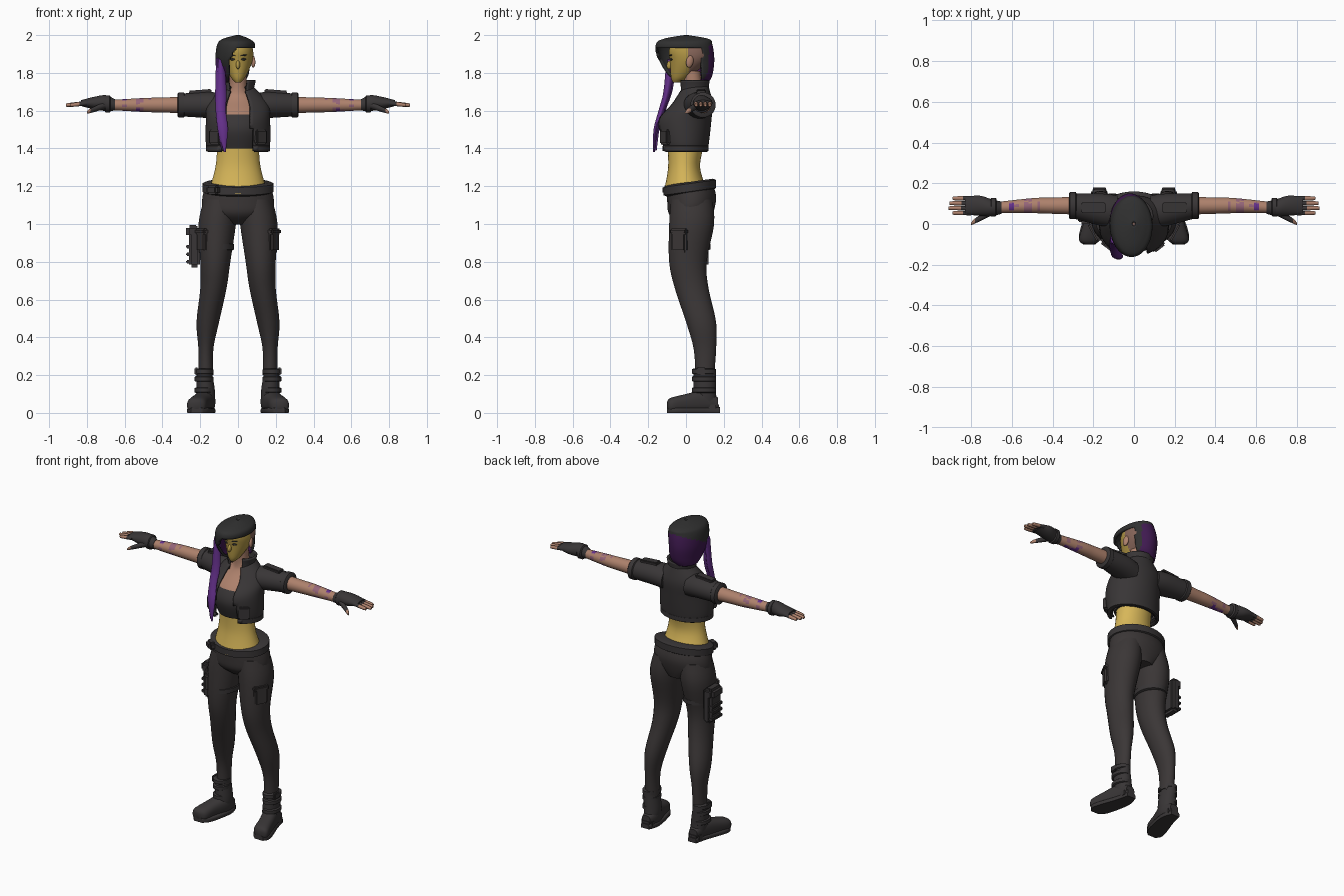
import bpy, bmesh, math
from mathutils import Matrix, Vector, Euler

old = bpy.data.objects.get("Cube")
if old:
    bpy.data.objects.remove(old, do_unlink=True)


def material(name, *rgb):
    mat = bpy.data.materials.new(name)
    mat.use_nodes = True
    mat.diffuse_color = (*rgb, 1)
    shader = mat.node_tree.nodes["Principled BSDF"]
    shader.inputs["Base Color"].default_value = (*rgb, 1)
    shader.inputs["Roughness"].default_value = .8
    return mat


cloth = material("charcoal cloth", .04, .036, .037)
denim = material("charcoal trousers", .043, .037, .037)
black = material("black hair", .03, .03, .03)
skin = material("skin", .42, .22, .15)
shaved = material("shaved scalp", .24, .13, .1)
yellow = material("yellow", .68, .47, .1)
face_gold = material("dull gold face", .45, .31, .06)
purple = material("purple", .13, .03, .26)
plum = material("dark plum hair", .05, .01, .08)
mauve = material("mauve ink", .3, .13, .19)


def finish(name, bm, mats, mirror=False, thick=0):
    mesh = bpy.data.meshes.new(name)
    bm.to_mesh(mesh)
    bm.free()
    obj = bpy.data.objects.new(name, mesh)
    bpy.context.collection.objects.link(obj)
    for mat in mats:
        mesh.materials.append(mat)
    bpy.ops.object.select_all(action='DESELECT')
    obj.select_set(True)
    bpy.context.view_layer.objects.active = obj
    bpy.ops.object.shade_smooth_by_angle(angle=math.radians(45))
    if thick:
        shell = obj.modifiers.new("thickness", 'SOLIDIFY')
        shell.thickness, shell.offset = thick, -1
    if mirror:
        obj.modifiers.new("mirror", 'MIRROR')
    return obj


def spline(a, b, c, d, t):
    """Smooth value between b and c, with a and d as neighbours."""
    result = []
    for before, start, end, after in zip(a, b, c, d):
        into, out = (end - before) / 2, (after - start) / 2
        bend = into + out + 2 * (start - end)
        result.append(start + t * (into + t * (end - start - into - bend + t * bend)))
    return result


def loft(name, rings, mats, axis=2, sides=24, steps=4, power=2, rule=None,
         keep=None, mirror=False, shear=0, thick=0):
    """Rings are (position on axis, two centre values, one or two radii)."""
    rings = [ring if len(ring) > 4 else (*ring, ring[-1]) for ring in rings]
    padded = [rings[0], *rings, rings[-1]]
    dense = [spline(*quad, j / steps)
             for quad in zip(padded, padded[1:], padded[2:], padded[3:]) for j in range(steps)]
    dense.append(rings[-1])
    bm, loops = bmesh.new(), []
    across, along = [k for k in range(3) if k != axis]
    for position, centre_u, centre_v, radius_u, radius_v in dense:
        loop = []
        for i in range(sides):
            angle = math.tau * (i + .5) / sides
            cosine, sine = math.cos(angle), math.sin(angle)
            point = Vector()
            point[axis] = position
            point[across] = centre_u + radius_u * math.copysign(abs(cosine) ** (2 / power), cosine)
            point[along] = centre_v + radius_v * math.copysign(abs(sine) ** (2 / power), sine)
            point.z = max(point.z + shear * point.y, 0)
            loop.append(bm.verts.new(point))
        loops.append(loop)
    for low, high in zip(loops, loops[1:]):
        for i in range(sides):
            j = (i + 1) % sides
            bm.faces.new((low[i], low[j], high[j], high[i]))
    caps = [bm.faces.new(loops[0]), bm.faces.new(loops[-1])]
    bmesh.ops.recalc_face_normals(bm, faces=bm.faces)
    if rule:
        for face in bm.faces:
            face.material_index = rule(face.calc_center_median())
    doomed = set(caps) if thick else set()
    if keep:
        doomed |= {face for face in bm.faces if not keep(face.calc_center_median())}
    bmesh.ops.delete(bm, geom=list(doomed), context='FACES')
    return finish(name, bm, mats, mirror, thick)


def centred(*rows):
    """Rings on the middle plane, given as (height, depth centre, half width, half depth)."""
    return [(z, 0, y, width, depth) for z, y, width, depth in rows]


def band(name, position, half, u, v, radius_u, radius_v, **options):
    """A strap or cuff with softened edges."""
    profile = ((-1, .88), (-.7, 1), (.7, 1), (1, .88))
    rings = [(position + half * s, u, v, radius_u * r, radius_v * r) for s, r in profile]
    return loft(name, rings, [cloth], steps=1, **options)


def box(name, loc, size, mat, turn=(0, 0, 0), mirror=False):
    bm = bmesh.new()
    place = Matrix.LocRotScale(Vector(loc), Euler(turn), Vector(size))
    bmesh.ops.create_cube(bm, size=1, matrix=place)
    bmesh.ops.bevel(bm, geom=bm.edges[:], offset=min(size) / 4, segments=2, affect='EDGES')
    return finish(name, bm, [mat], mirror)


def ball(name, loc, size, mat, mirror=False, turn=(0, 0, 0)):
    bm = bmesh.new()
    place = Matrix.LocRotScale(Vector(loc), Euler(turn), Vector(size))
    bmesh.ops.create_uvsphere(bm, u_segments=16, v_segments=8, radius=1, matrix=place)
    return finish(name, bm, [mat], mirror)


# Trousers: hips, legs, waistband, pockets
loft("hips", centred((1, .05, .08, .08), (1.06, .03, .18, .12), (1.13, .03, .19, .13), (1.21, .02, .17, .12)),
     [denim], sides=32, shear=.1)
loft("legs", [(1.13, .09, .03, .09, .11), (1, .11, .03, .1, .12), (.8, .12, .01, .08, .1),
              (.66, .13, .03, .07, .09), (.48, .16, .08, .06, .08), (.34, .17, .1, .04, .06),
              (.2, .17, .1, .04, .05)], [denim], mirror=True)
band("waistband", 1.19, .03, 0, .02, .19, .14, sides=32, shear=.14)
box("belt_clip", (-.13, -.09, 1.18), (.07, .05, .05), cloth, (0, 0, -.6))
box("thigh_pocket", (.18, -.03, .91), (.05, .09, .12), denim, (0, 0, -.5), True)
box("pocket_flap", (.18, -.03, .96), (.06, .1, .03), denim, (0, 0, -.5), True)

# Holster pouch on the right thigh
box("pouch", (-.23, .06, .88), (.06, .12, .22), cloth)
box("pouch_lid", (-.24, .06, .96), (.07, .12, .07), cloth)
for i in range(3):
    box("pouch_rib", (-.25, .06, .8 + i * .04), (.05, .1, .02), cloth)
band("thigh_strap", .88, .02, -.11, .02, .09, .11)

# Boots with straps, soles and heels
loft("boot_shafts", [(.03, .17, .11, .04, .06), (.1, .17, .1, .05, .06), (.23, .18, .1, .04, .06)],
     [cloth], mirror=True)
loft("boot_feet", [(.17, .17, .05, .03), (.1, .17, .06, .05, .06), (0, .2, .05, .05),
                   (-.08, .22, .04, .05, .04), (-.1, .22, .04, .02)], [cloth], axis=1, power=2.5, mirror=True)
loft("boot_soles", [(.18, .17, .01, .03, .02), (.1, .17, .01, .05, .02), (-.05, .21, .01, .06, .02),
                    (-.1, .22, .01, .03, .02)], [cloth], axis=1, power=4, mirror=True)
box("boot_heels", (.17, .14, .03), (.08, .07, .06), cloth, mirror=True)
for height in (.12, .18, .22):
    band("boot_straps", height, .015, .18, .095, .05, .065, mirror=True)
box("boot_buckles", (.22, .08, .22), (.02, .05, .04), cloth, mirror=True)

# Bare midriff
loft("midriff", centred((1.16, 0, .16, .12), (1.3, -.01, .12, .085), (1.43, 0, .11, .1)),
     [yellow], sides=32, steps=6)

# Chest: dark top below, bare skin and neck above
loft("chest_and_neck", centred((1.4, 0, .12, .11), (1.5, -.01, .15, .13), (1.58, 0, .14, .11),
                               (1.66, .04, .1, .07), (1.71, .04, .05, .05), (1.81, .03, .045, .045)),
     [cloth, skin], sides=32, steps=6, rule=lambda c: int(c.z > 1.58))

# Cropped jacket, open at the front


def opening(c):
    return c.y > 0 or abs(c.x) > .04 + (1.75 - c.z) * .14


loft("jacket", centred((1.38, 0, .15, .11), (1.42, -.01, .17, .13), (1.55, -.01, .17, .145),
                       (1.64, .03, .16, .11), (1.73, .05, .08, .07)),
     [cloth], sides=56, steps=6, keep=opening, thick=.012)
band("jacket_hem", 1.4, .02, 0, -.01, .17, .13, sides=56, keep=opening, thick=.012)
loft("collar", centred((1.67, .04, .1, .08), (1.71, .04, .085, .08), (1.76, .04, .095, .085)),
     [cloth], sides=48, keep=lambda c: c.y > 0 or abs(c.x) > .05, thick=.012)
loft("sleeves", [(.08, .06, 1.62, .08, .07), (.16, .07, 1.63, .08, .07), (.31, .09, 1.63, .06)],
     [cloth], axis=0, mirror=True)
band("sleeve_cuffs", .3, .02, .09, 1.63, .067, .067, axis=0, mirror=True)
box("shoulder_tabs", (.2, .08, 1.7), (.12, .05, .02), cloth, (0, .08, 0), True)
box("chest_pockets", (.12, -.11, 1.46), (.07, .03, .08), cloth, (0, 0, .65), True)

# Arms with inked forearms


def ink(c):
    reach = abs(c.x)
    wave = math.sin(reach * 75) + math.sin(c.z * 160 + reach * 40) + math.sin(c.y * 90)
    if not .46 < reach < .62 or wave < 0:
        return 0
    return 1 if wave > 1.1 else 2


for side, label in ((1, "left"), (-1, "right")):
    rows = ((.25, .09, .045), (.4, .09, .04), (.5, .09, .037), (.69, .08, .026))
    loft(label + "_arm", [(side * x, y, 1.63, radius) for x, y, radius in rows],
         [skin, purple, mauve], axis=0, steps=9, sides=28, rule=ink)

# Fingerless gloves, fingers, thumbs
loft("gloves", [(.65, .08, 1.63, .03), (.7, .08, 1.64, .042), (.76, .09, 1.64, .05, .034),
                (.83, .09, 1.64, .043, .016)], [cloth], axis=0, mirror=True)
band("glove_straps", .69, .015, .083, 1.636, .046, .046, axis=0, mirror=True)
for i, tip in enumerate((.89, .91, .905, .89)):
    y = .054 + i * .024
    loft("fingers", [(.8, y, 1.64, .012), (tip - .01, y, 1.63, .01), (tip, y, 1.63, .004)],
         [cloth, skin], axis=0, sides=10, mirror=True, rule=lambda c: int(c.x > .845))
loft("thumbs", [(.7, .06, 1.63, .02), (.78, .015, 1.6, .013), (.8, 0, 1.59, .005)],
     [cloth, skin], axis=0, sides=12, mirror=True, rule=lambda c: int(c.x > .775))

# Head: gold face in front, shaved scalp behind
loft("head", centred((1.75, -.05, .015, .02), (1.78, -.03, .04, .05), (1.86, .015, .076, .1),
                     (1.92, .02, .08, .11), (1.97, .02, .06, .08), (1.99, .02, .02, .03)),
     [face_gold, shaved], sides=40, steps=6, rule=lambda c: int(c.y > .012))
ball("nose", (0, -.086, 1.843), (.011, .016, .024), face_gold, turn=(-.3, 0, 0))
ball("lips", (0, -.07, 1.8), (.02, .01, .007), shaved)
ball("eyes", (.03, -.079, 1.872), (.015, .006, .006), black, True, (0, 0, .3))
ball("brows", (.03, -.081, 1.893), (.02, .006, .004), black, True, (0, -.15, .3))
ball("ears", (.08, .02, 1.86), (.011, .02, .033), skin, True, (-.2, 0, .3))

# Swept hair: open over the face and the left side


def hairline(c):
    above = c.z > 1.935 + min(c.x, 0) / 4
    return above or c.y > .085 or c.x < -.05 + max(c.z - 1.86, 0) * .6


def dyed(c):
    outer = c.x < -.06 or (c.y > .06 and c.x < .04)
    return int(outer and c.z < 1.885 + c.y / 2)


loft("hair", [(1.75, -.03, .04, .07, .08), (1.79, -.02, .02, .09, .12), (1.87, -.02, 0, .1, .15),
              (1.95, -.01, -.01, .1, .15), (1.98, -.01, 0, .07, .12), (2, 0, 0, .01)],
     [black, plum], sides=72, steps=7, keep=hairline, thick=.014, rule=dyed)

# Long and short locks over the right shoulder
lock = [(1.38, -.07, -.17, .005), (1.5, -.08, -.16, .027, .012), (1.6, -.09, -.13, .027, .016),
        (1.7, -.09, -.1, .03, .02), (1.87, -.09, -.08, .02, .025)]
loft("long_lock", lock, [purple], power=1.6, sides=16)
loft("short_lock", [(z + .01, x - .016, y + .01, radii[0] / 2, radii[-1]) for z, x, y, *radii in lock],
     [purple], sides=12)
